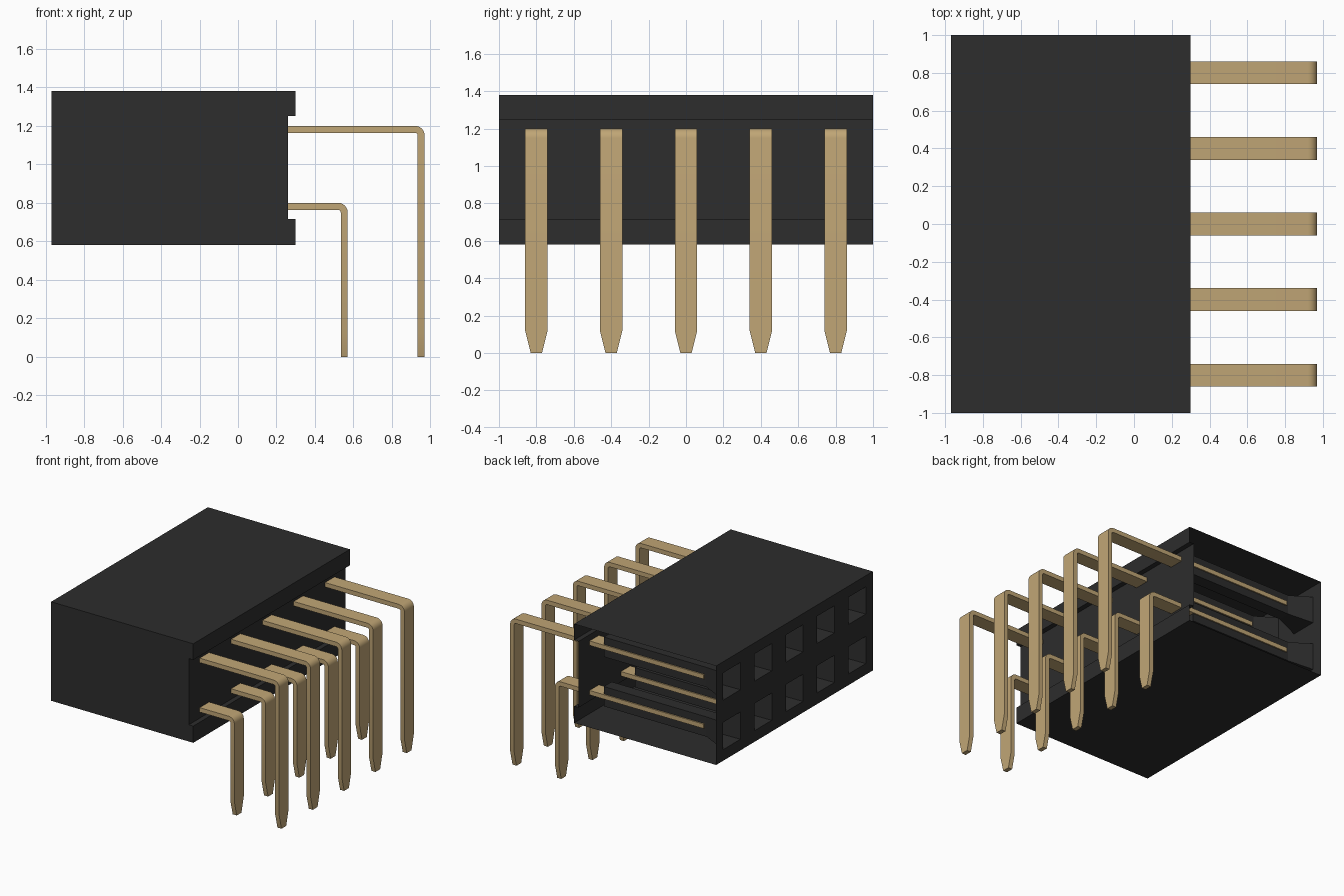
import bpy, bmesh, math

cube = bpy.data.objects.get("Cube")
if cube:
    bpy.data.objects.remove(cube, do_unlink=True)


def material(name, color):
    m = bpy.data.materials.new(name)
    m.use_nodes = True
    m.diffuse_color = color
    bsdf = m.node_tree.nodes["Principled BSDF"]
    bsdf.inputs["Base Color"].default_value = color
    bsdf.inputs["Roughness"].default_value = 0.6
    return m


black = material("black plastic", (0.026, 0.026, 0.026, 1))
gold = material("gold metal", (0.53, 0.38, 0.18, 1))


def finish(name, bm, mat):
    me = bpy.data.meshes.new(name)
    bm.to_mesh(me)
    bm.free()
    me.materials.append(mat)
    ob = bpy.data.objects.new(name, me)
    bpy.context.collection.objects.link(ob)
    return ob


COLUMNS = [-0.8, -0.4, 0, 0.4, 0.8]
ROWS = [0.78, 1.18]
LEFT, RIGHT, BOTTOM, TOP = -0.97, 0.3, 0.58, 1.38
HOLE = 0.11

# Housing: notched profile swept along y, open at the +y end
bm = bmesh.new()
profile = [(LEFT, BOTTOM), (RIGHT, BOTTOM), (RIGHT, 0.715), (0.26, 0.715),
           (0.26, 1.25), (RIGHT, 1.25), (RIGHT, TOP), (LEFT, TOP)]
near = [bm.verts.new((x, -1, z)) for x, z in profile]
far = [bm.verts.new((x, 1, z)) for x, z in profile]
for i in range(len(profile) - 1):
    bm.faces.new((near[i], near[i + 1], far[i + 1], far[i]))
bm.faces.new(near[::-1])


def ring(x, y, z, hy, hz):
    return [bm.verts.new((x, y + a * hy, z + b * hz))
            for a, b in ((-1, -1), (1, -1), (1, 1), (-1, 1))]


# Socket face: a grid with the hole cells left out
ys = [-1] + [c + s * HOLE for c in COLUMNS for s in (-1, 1)] + [1]
zs = [BOTTOM] + [r + s * HOLE for r in ROWS for s in (-1, 1)] + [TOP]
grid = [[bm.verts.new((LEFT, y, z)) for z in zs] for y in ys]
for i in range(len(ys) - 1):
    for j in range(len(zs) - 1):
        if not (i % 2 and j % 2):
            bm.faces.new((grid[i][j], grid[i + 1][j],
                          grid[i + 1][j + 1], grid[i][j + 1]))

# Funnels leading into narrow contact channels
for y in COLUMNS:
    for z in ROWS:
        rings = [ring(LEFT, y, z, HOLE, HOLE), ring(-0.78, y, z, 0.05, 0.08),
                 ring(0.14, y, z, 0.05, 0.08)]
        for a, b in zip(rings, rings[1:]):
            for k in range(4):
                n = (k + 1) % 4
                bm.faces.new((a[k], a[n], b[n], b[k]))
        bm.faces.new(rings[-1])
bmesh.ops.remove_doubles(bm, verts=bm.verts, dist=0.0005)
bmesh.ops.recalc_face_normals(bm, faces=bm.faces)
finish("housing", bm, black)

# Pins: flat strips bent down, with tapered ends
THICK, BEND = 0.036, 0.05


def pin(name, y, top, outer):
    cx, cz = outer - BEND, top - BEND
    stations = [((-0.76, top), (-0.76, top - THICK), 0.06)]
    for k in range(7):
        a = math.pi / 2 * (1 - k / 6)
        c, s = math.cos(a), math.sin(a)
        r = BEND - THICK
        stations.append(((cx + BEND * c, cz + BEND * s),
                         (cx + r * c, cz + r * s), 0.06))
    for z, half in ((0.12, 0.06), (0, 0.03)):
        stations.append(((outer, z), (outer - THICK, z), half))
    bm = bmesh.new()
    loops = []
    for o, i, h in stations:
        loops.append([bm.verts.new((p[0], y + d * h, p[1]))
                      for p, d in ((o, -1), (o, 1), (i, 1), (i, -1))])
    for a, b in zip(loops, loops[1:]):
        for k in range(4):
            n = (k + 1) % 4
            bm.faces.new((a[k], a[n], b[n], b[k]))
    bm.faces.new(loops[0])
    bm.faces.new(loops[-1])
    bmesh.ops.recalc_face_normals(bm, faces=bm.faces)
    ob = finish(name, bm, gold)
    bpy.ops.object.select_all(action='DESELECT')
    ob.select_set(True)
    bpy.context.view_layer.objects.active = ob
    bpy.ops.object.shade_smooth_by_angle(angle=math.radians(20))


for n, y in enumerate(COLUMNS, 1):
    pin(f"lower_pin_{n}", y, 0.8, 0.57)
    pin(f"upper_pin_{n}", y, 1.2, 0.97)
